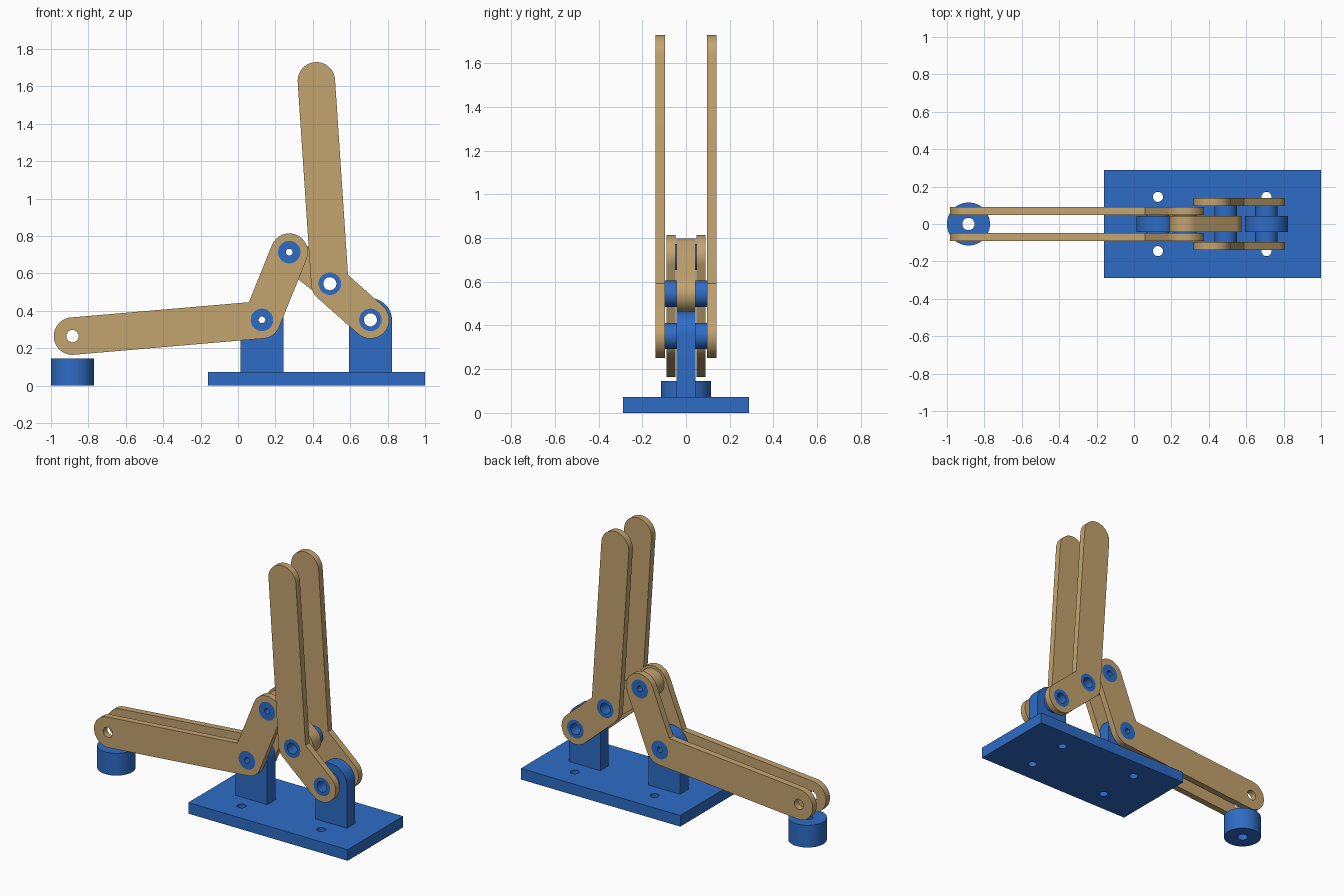
import bpy, bmesh, math
from mathutils import Vector, Matrix

if "Cube" in bpy.data.objects:
    bpy.data.objects.remove(bpy.data.objects["Cube"])


def material(name, rgb):
    m = bpy.data.materials.new(name)
    m.diffuse_color = (*rgb, 1)
    m.use_nodes = True
    m.node_tree.nodes["Principled BSDF"].inputs["Base Color"].default_value = m.diffuse_color
    return m


BLUE = material("blue", (0.027, 0.150, 0.560))
TAN = material("tan", (0.545, 0.370, 0.158))


def circle(c, r, n=48):
    return [(c[0] + r * math.cos(i * math.tau / n), c[1] + r * math.sin(i * math.tau / n))
            for i in range(n)]


def bar(path, r, n=24):
    """Outline of a bent bar with round ends, rounded outer and sharp inner corners."""
    pts = [Vector(p) for p in path]
    tour = pts + pts[-2:0:-1]
    out = []
    for i, p in enumerate(tour):
        a = (p - tour[i - 1]).normalized()
        b = (tour[(i + 1) % len(tour)] - p).normalized()
        na, nb = Vector((a.y, -a.x)), Vector((b.y, -b.x))
        turn = math.atan2(a.x * b.y - a.y * b.x, a.dot(b))
        if a.dot(b) < -0.999:
            turn = math.pi
        if turn < 0:
            out.append(p + (na + nb) * r / (1 + na.dot(nb)))
        else:
            start = math.atan2(na.y, na.x)
            for k in range(n + 1):
                t = start + turn * k / n
                out.append(p + r * Vector((math.cos(t), math.sin(t))))
    return [tuple(p) for p in out]


def extrude(name, loops, lo, hi, mat, upright=True):
    """Outline plus hole loops, extruded along y (upright) or z (flat)."""
    cu = bpy.data.curves.new(name, 'CURVE')
    cu.dimensions = '2D'
    cu.fill_mode = 'BOTH'
    cu.extrude = (hi - lo) / 2
    for loop in loops:
        s = cu.splines.new('POLY')
        s.points.add(len(loop) - 1)
        for pt, co in zip(s.points, loop):
            pt.co = (co[0], co[1], 0, 1)
        s.use_cyclic_u = True
    tmp = bpy.data.objects.new(name + "_curve", cu)
    bpy.context.collection.objects.link(tmp)
    dg = bpy.context.evaluated_depsgraph_get()
    me = bpy.data.meshes.new_from_object(tmp.evaluated_get(dg))
    bpy.data.objects.remove(tmp)
    mid = (lo + hi) / 2
    if upright:
        me.transform(Matrix.Translation((0, mid, 0)) @ Matrix.Rotation(math.pi / 2, 4, 'X'))
    else:
        me.transform(Matrix.Translation((0, 0, mid)))
    bm = bmesh.new()
    bm.from_mesh(me)
    bmesh.ops.remove_doubles(bm, verts=bm.verts, dist=1e-5)
    bmesh.ops.recalc_face_normals(bm, faces=bm.faces)
    bm.to_mesh(me)
    bm.free()
    me.materials.clear()
    me.materials.append(mat)
    ob = bpy.data.objects.new(name, me)
    bpy.context.collection.objects.link(ob)
    bpy.ops.object.select_all(action='DESELECT')
    ob.select_set(True)
    bpy.context.view_layer.objects.active = ob
    bpy.ops.object.shade_smooth_by_angle(angle=math.radians(30))
    return ob


# Pivot points in the front plane (x, z)
TIP, ARM_PIVOT, ARM_TOP = (-0.885, 0.265), (0.128, 0.352), (0.274, 0.714)
HANDLE_BEND, HANDLE_PIVOT, HANDLE_TOP = (0.491, 0.545), (0.708, 0.352), (0.419, 1.63)
PIN, MID = 0.06, 0.043          # bushing radius, half thickness of middle parts
ARM_Y, HANDLE_Y = (0.048, 0.090), (0.097, 0.139)
BASE_TOP = 0.073

# Base plate with four screw holes
base = [[(-0.16, -0.288), (1, -0.288), (1, 0.288), (-0.16, 0.288)]]
base += [circle((x, y), 0.027, 32) for x in (ARM_PIVOT[0], HANDLE_PIVOT[0]) for y in (-0.145, 0.145)]
extrude("base_plate", base, 0, BASE_TOP, BLUE, upright=False)

# Round-topped posts
for name, c in (("arm_post", ARM_PIVOT), ("handle_post", HANDLE_PIVOT)):
    r = 0.115
    outline = [(c[0] - r, BASE_TOP), (c[0] + r, BASE_TOP)]
    outline += [(c[0] + r * math.cos(i * math.pi / 32), c[1] + r * math.sin(i * math.pi / 32))
                for i in range(33)]
    extrude(name, [outline, circle(c, PIN)], -MID, MID, BLUE)

# Pressing foot
extrude("foot", [circle((-0.885, 0), 0.115, 64), circle((-0.885, 0), 0.033)],
        0, 0.146, BLUE, upright=False)

# Paired clamp arms and handles
arm = [bar((TIP, ARM_PIVOT, ARM_TOP), 0.1), circle(TIP, 0.033),
       circle(ARM_PIVOT, PIN), circle(ARM_TOP, PIN)]
handle = [bar((HANDLE_PIVOT, HANDLE_BEND, HANDLE_TOP), 0.1),
          circle(HANDLE_PIVOT, PIN), circle(HANDLE_BEND, PIN)]
for part, loops, (lo, hi) in (("clamp_arm", arm, ARM_Y), ("handle", handle, HANDLE_Y)):
    extrude(part + "_front", loops, -hi, -lo, TAN)
    extrude(part + "_back", loops, lo, hi, TAN)

# Middle link
extrude("link", [bar((ARM_TOP, HANDLE_BEND), 0.085), circle(ARM_TOP, PIN),
                 circle(HANDLE_BEND, PIN)], -MID, MID, TAN)

# Hollow bushings through the joints
for name, c, hole, y in (("arm_pivot_bushing", ARM_PIVOT, 0.018, ARM_Y[1]),
                         ("arm_top_bushing", ARM_TOP, 0.018, ARM_Y[1]),
                         ("handle_bend_bushing", HANDLE_BEND, 0.035, HANDLE_Y[1]),
                         ("handle_pivot_bushing", HANDLE_PIVOT, 0.035, HANDLE_Y[1])):
    extrude(name, [circle(c, PIN), circle(c, hole)], -y, y, BLUE)
